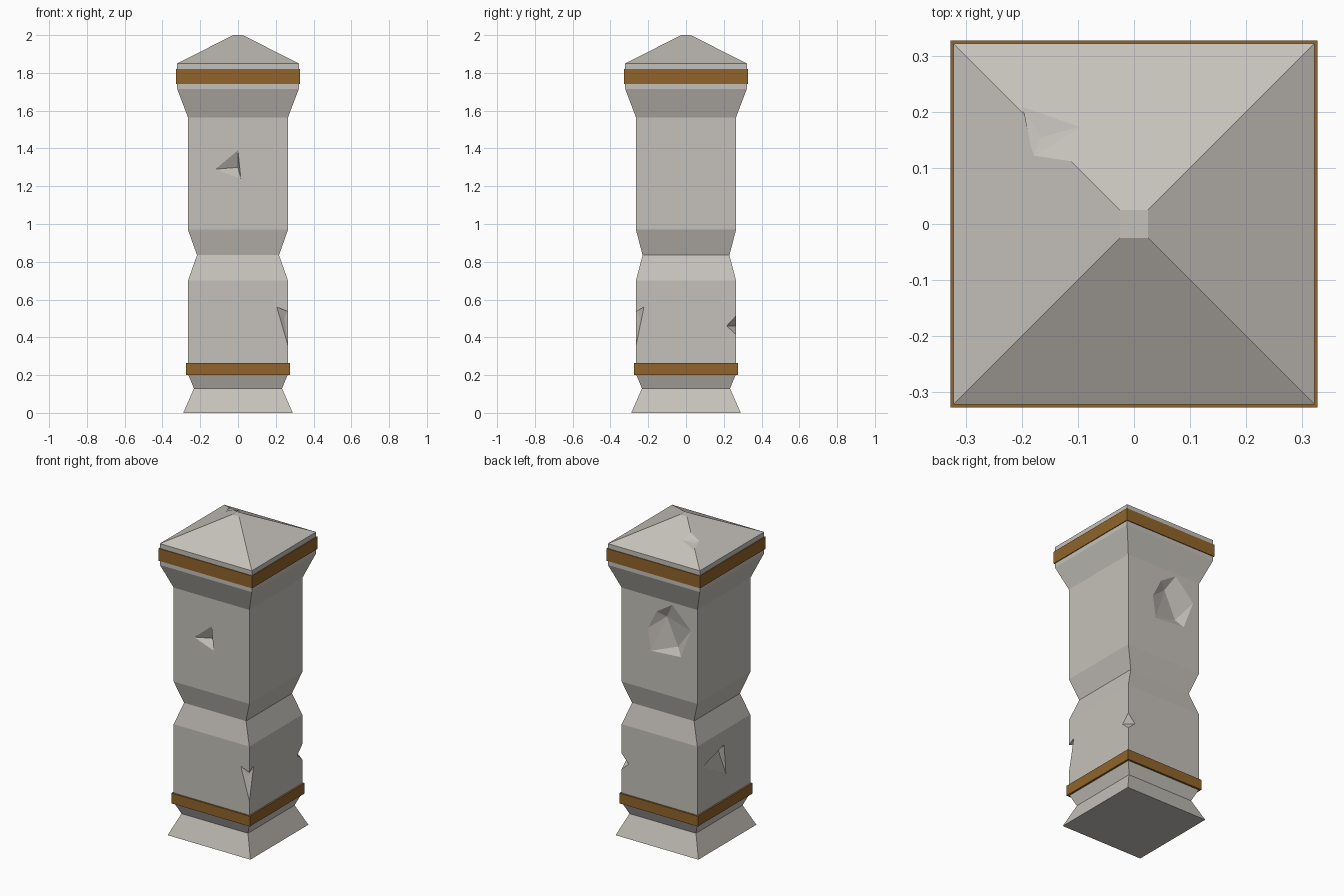
import bpy
import bmesh
from mathutils import Vector

default = bpy.data.objects.get("Cube")
if default:
    bpy.data.objects.remove(default, do_unlink=True)


def make_material(name, rgb):
    mat = bpy.data.materials.new(name)
    mat.use_nodes = True
    mat.diffuse_color = (*rgb, 1)
    mat.node_tree.nodes["Principled BSDF"].inputs["Base Color"].default_value = (*rgb, 1)
    return mat


stone = make_material("warm grey stone", (0.56, 0.535, 0.495))
bronze = make_material("brown bronze", (0.28, 0.127, 0.024))


def finish(name, bm, mat):
    bmesh.ops.recalc_face_normals(bm, faces=bm.faces)
    mesh = bpy.data.meshes.new(name)
    bm.to_mesh(mesh)
    bm.free()
    mesh.materials.append(mat)
    obj = bpy.data.objects.new(name, mesh)
    bpy.context.collection.objects.link(obj)
    return obj


def square_loft(name, profile, mat):
    """Join rectangular rings, each given as (z, half width, half depth)."""
    bm = bmesh.new()
    corners = ((-1, -1), (1, -1), (1, 1), (-1, 1))
    rings = [[bm.verts.new((sx * w, sy * d, z)) for sx, sy in corners]
             for z, w, d in profile]
    for low, high in zip(rings, rings[1:]):
        for i in range(4):
            j = (i + 1) % 4
            bm.faces.new((low[i], low[j], high[j], high[i]))
    bm.faces.new(rings[0])
    bm.faces.new(rings[-1])
    return finish(name, bm, mat)


def chip(target, points):
    """Knock the convex hull of the points out of the target."""
    bm = bmesh.new()
    for p in points:
        bm.verts.new(p)
    hull = bmesh.ops.convex_hull(bm, input=bm.verts)
    loose = {g for g in hull["geom_interior"] if isinstance(g, bmesh.types.BMVert)}
    bmesh.ops.delete(bm, geom=list(loose), context="VERTS")
    cutter = finish("chip_cutter", bm, stone)
    cutter.hide_render = True
    mod = target.modifiers.new("chip", "BOOLEAN")
    mod.operation = "DIFFERENCE"
    mod.solver = "EXACT"
    mod.object = cutter
    bpy.context.view_layer.objects.active = target
    bpy.ops.object.modifier_apply(modifier=mod.name)
    bpy.data.objects.remove(cutter, do_unlink=True)


def face_chip(target, outline, deep, out):
    """Chip a flat side: outline on the surface, narrowing to the deep points."""
    outline = [Vector(p) for p in outline]
    chip(target, outline + [p + Vector(out) * 0.03 for p in outline] + list(deep))


# Stone pillar with flared foot, pinched waist, flared head and pyramid cap
S = 0.265
pillar = square_loft("stone_pillar", [
    (0, 0.29, 0.29), (0.13, 0.233, 0.233), (0.205, S, S), (0.7, S, S),
    (0.835, 0.217, 0.23), (0.97, S, S), (1.565, S, S),
    (1.715, 0.322, 0.322), (1.85, 0.322, 0.322), (2, 0.025, 0.025)], stone)

# Weathered chips on the front, back and left sides
face_chip(pillar, [(-0.12, -S, 1.29), (0, -S, 1.39), (0.015, -S, 1.24)],
          [(0, -0.23, 1.3)], (0, -1, 0))
face_chip(pillar, [(0.08, S, 1.36), (0.02, S, 1.48), (-0.09, S, 1.55),
                   (-0.22, S, 1.42), (-0.15, S, 1.235), (0.06, S, 1.22)],
          [(-0.03, 0.235, 1.45), (-0.11, 0.235, 1.28)], (0, 1, 0))
face_chip(pillar, [(-S, 0.21, 0.55), (-S, 0, 0.61), (-S, -0.02, 0.42)],
          [(-0.215, -0.01, 0.57)], (-1, 0, 0))

# Chips on the two corners and on the cap
chip(pillar, [(0.2, -0.27, 0.56), (0.27, -0.22, 0.56), (0.267, -0.267, 0.34),
              (0.245, -0.245, 0.5), (0.3, -0.3, 0.5)])
chip(pillar, [(0.21, 0.27, 0.46), (0.27, 0.21, 0.46), (0.268, 0.268, 0.52),
              (0.268, 0.268, 0.41), (0.3, 0.3, 0.46)])
chip(pillar, [(-0.2, 0.21, 1.907), (-0.09, 0.175, 1.926), (-0.11, 0.11, 1.958),
              (-0.18, 0.12, 1.923), (-0.165, 0.155, 1.917), (-0.15, 0.15, 2)])

# Metal bands around the foot and the head
for name, low, high, half in (("lower_band", 0.2, 0.265, 0.275),
                              ("upper_band", 1.742, 1.82, 0.327)):
    square_loft(name, [(low, half, half), (high, half, half)], bronze)
